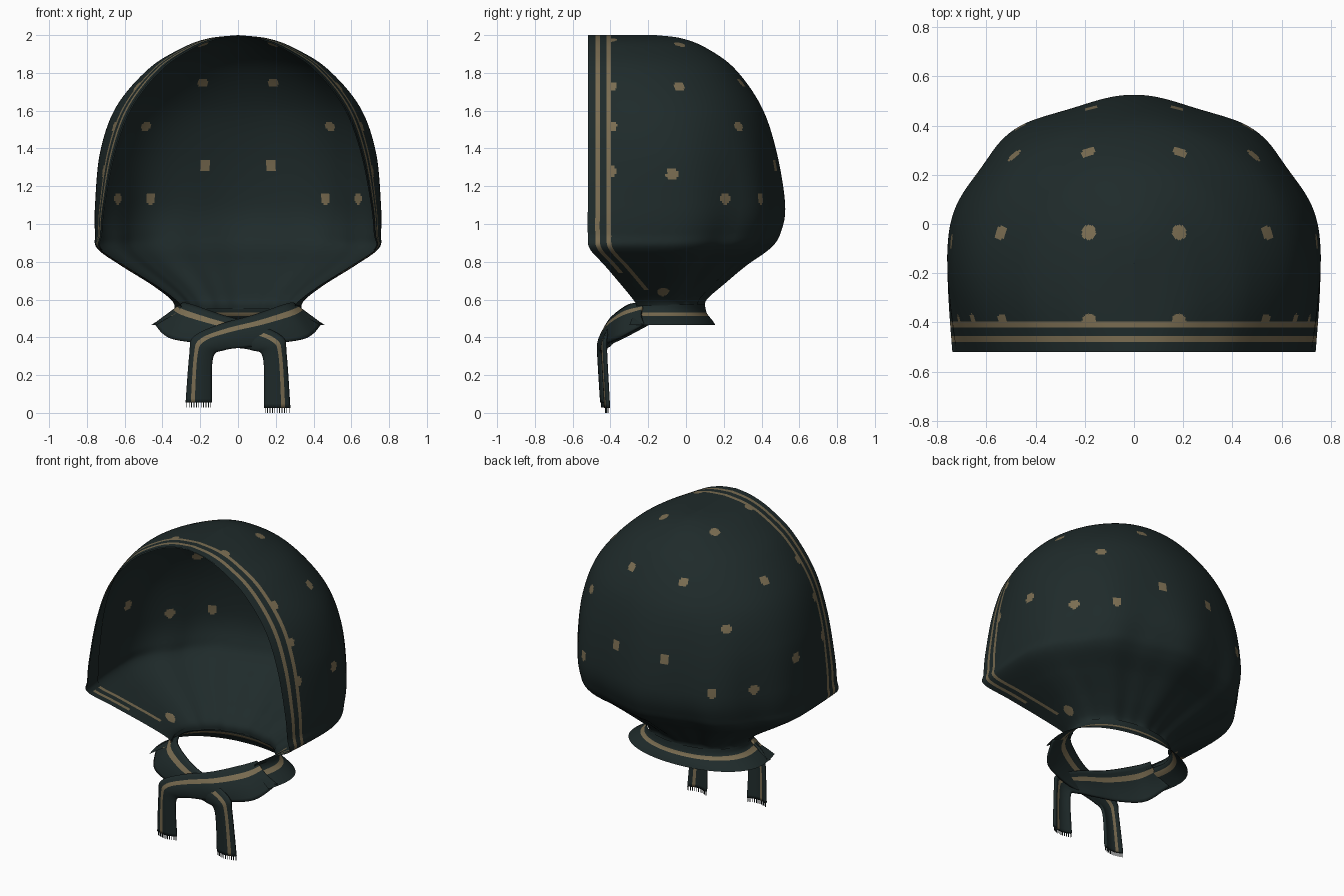
import bpy, bmesh, math
from mathutils import Vector

if "Cube" in bpy.data.objects:
    bpy.data.objects.remove(bpy.data.objects["Cube"])


def material(name, col):
    m = bpy.data.materials.new(name)
    m.diffuse_color = (*col, 1)
    m.use_nodes = True
    m.node_tree.nodes["Principled BSDF"].inputs["Base Color"].default_value = m.diffuse_color
    return m


CLOTH = material("dark teal cloth", (0.0135, 0.0235, 0.0235))
GOLD = material("dull gold", (0.195, 0.152, 0.083))


def catmull(keys, steps):
    """Smooth list of tuples through the key tuples."""
    out = []
    n = len(keys)
    for i in range(n - 1):
        p0, p1, p2, p3 = (keys[max(0, min(n - 1, i + k))] for k in (-1, 0, 1, 2))
        for s in range(steps):
            t = s / steps
            out.append(tuple(0.5 * (2 * b + (c - a) * t + (2 * a - 5 * b + 4 * c - d) * t * t
                                    + (3 * b - a - 3 * c + d) * t ** 3)
                             for a, b, c, d in zip(p0, p1, p2, p3)))
    out.append(keys[-1])
    return out


def grid_object(name, rows, gold_rule, thickness=0):
    """Skin a grid of points; gold_rule(row, col, centre) picks gold faces."""
    bm = bmesh.new()
    vs = [[bm.verts.new(p) for p in r] for r in rows]
    for i in range(len(vs) - 1):
        for j in range(len(vs[0]) - 1):
            f = bm.faces.new((vs[i][j], vs[i + 1][j], vs[i + 1][j + 1], vs[i][j + 1]))
            f.smooth = True
            f.material_index = int(gold_rule(i, j, f.calc_center_median()))
    bmesh.ops.remove_doubles(bm, verts=bm.verts, dist=0.0004)
    bmesh.ops.recalc_face_normals(bm, faces=bm.faces)
    me = bpy.data.meshes.new(name)
    bm.to_mesh(me)
    bm.free()
    me.materials.append(CLOTH)
    me.materials.append(GOLD)
    ob = bpy.data.objects.new(name, me)
    bpy.context.collection.objects.link(ob)
    if thickness:
        mod = ob.modifiers.new("cloth thickness", "SOLIDIFY")
        mod.thickness = thickness
        mod.offset = 0
    return ob


# horizontal U-shaped section: front edge -> side -> back centre -> other side
EDGE = [0, 0.04, 0.064, 0.1, 0.124]      # distances of the stripe borders from the front edge
SIDE, BACK = 28, 90


def u_section(z, xf, xm, yf, yb, folds=1):
    yc = yf + 0.375 * (yb - yf)
    run = yc - yf
    half = []
    ss = [d / run for d in EDGE]
    ss += [ss[-1] + (1 - ss[-1]) * k / SIDE for k in range(1, SIDE)]
    for s in ss:
        half.append((xf + (xm - xf) * math.sin(s * math.pi / 2), yf + s * run, z))
    low = folds * max(0, min(1, (1.6 - z) / 0.8))
    for k in range(BACK + 1):
        a = k / BACK * math.pi / 2
        w = 0.05 * low * min(1, a * 1.5)
        f = 1 - w * (1 - math.cos(9 * (math.pi / 2 - a))) / 2
        fine = 0.04 * low * min(1, a) * max(0, 1.1 - z)
        f -= fine * (1 - math.cos(21 * (math.pi / 2 - a))) / 2
        ca, sa = max(0, math.cos(a)) ** 0.96, math.sin(a) ** 0.96
        half.append((xm * ca * f, yc + (yb - yc) * sa * f, z))
    return half + [(-x, y, zz) for x, y, zz in reversed(half[:-1])]


# hood: (height, half width at front edge, widest half width, front y, back y)
hood_keys = [
    (2.0, 0, 0, -.52, -.16), (1.982, .12, .16, -.52, -.02), (1.93, .25, .30, -.52, .11),
    (1.82, .41, .475, -.52, .26), (1.62, .565, .645, -.52, .40), (1.38, .655, .73, -.52, .48),
    (1.1, .71, .757, -.52, .525), (.95, .725, .757, -.52, .50), (.87, .73, .745, -.51, .445),
    (.78, .60, .62, -.43, .32), (.68, .44, .46, -.345, .20), (.60, .33, .355, -.28, .11),
    (.55, .29, .33, -.25, .10)]
hood_rows = [u_section(*k) for k in catmull(hood_keys, 20)]
last = len(hood_rows[0]) - 2

# polka dots, one side only; snapped to the cloth
dots = [(.19, .31, 1.77), (.5, .29, 1.53), (.18, .48, 1.31), (.46, .38, 1.13), (.62, .2, 1.13),
        (.19, -.03, 1.96), (.56, -.03, 1.74), (.74, -.08, 1.27), (.18, -.40, 1.96),
        (.53, -.40, 1.73), (.66, -.40, 1.52), (.73, -.405, 1.29), (.4, -.12, .65)]
points = [Vector(p) for r in hood_rows for p in r if p[0] >= 0]
dots = [min(points, key=lambda p: (p - Vector(d)).length_squared) for d in dots]


def hood_gold(i, j, c):
    col = min(j, last - j)
    if (col == 1 and c.z > .74) or (col == 3 and c.z > .65):
        return True
    for d in dots:
        q = Vector((abs(c.x), c.y, c.z)) - d
        if d.z < 0.8:
            q.z *= 0.55                       # stretched where the cloth gathers
        if q.length < 0.031:
            return True
    return False


grid_object("hood", hood_rows, hood_gold)

# plain hem folded inside the front edge
hem_cols = len(EDGE) + 1
hem = []
for row in hood_rows[3::3]:
    if row[0][2] > 0.86:
        hem.append([Vector((x - 0.006 * min(1, x / .3), y + .001, z - 0.006 * max(0, z - 1) ** 2))
                    for x, y, z in row[:hem_cols]])
arch = [[Vector((-p.x, p.y, p.z)) for p in r] for r in reversed(hem)] + hem
grid_object("front_hem_lining", arch, lambda i, j, c: False)

# flared frill round the nape
frill_keys = [(.575, .30, .335, -.26, .10), (.545, .31, .34, -.265, .105), (.52, .34, .365, -.275, .115),
              (.49, .39, .42, -.29, .14), (.465, .43, .46, -.30, .155)]
frill_rows = [u_section(*k, folds=0) for k in catmull(frill_keys, 4)]
grid_object("neck_frill", frill_rows, lambda i, j, c: i in (6, 7, 8))

# crossed ties ending in hanging tails: upper/outer edge and lower/inner edge
upper = [(.29, -.22, .58), (.24, -.30, .57), (.08, -.38, .515), (-.10, -.42, .465),
         (-.235, -.445, .40), (-.255, -.445, .31), (-.275, -.43, .06)]
lower = [(.44, -.22, .47), (.37, -.35, .40), (.22, -.41, .37), (.06, -.43, .35),
         (-.07, -.445, .335), (-.135, -.445, .29), (-.14, -.43, .06)]
CUTS = [0, .1, .2, .35, .5, .65, .8, .9, 1]


def tie(name, side, shift, end):
    def edge(keys):
        keys = keys[:-1] + [(keys[-1][0], keys[-1][1], end)]
        return [Vector((x * side, y + shift, z)) for x, y, z in catmull(keys, 8)]
    rows = []
    for a, b in zip(edge(upper), edge(lower)):
        row = []
        for t in CUTS:
            p = a.lerp(b, t)
            p.y -= 0.018 * math.sin(t * math.pi)     # soft bulge across the cloth
            row.append(p)
        rows.append(row)
    grid_object(name, rows, lambda i, j, c: j == 2, 0.014)
    # fringe threads along the tail end
    bm = bmesh.new()
    for k in range(11):
        t = (k + .3) / 10.6
        p = rows[-1][0].lerp(rows[-1][-1], t)
        p.y -= 0.018 * math.sin(t * math.pi)
        r = bmesh.ops.create_cube(bm, size=1)
        bmesh.ops.scale(bm, verts=r["verts"], vec=(.004, .004, .03))
        bmesh.ops.translate(bm, verts=r["verts"], vec=(p.x, p.y, end - .012))
    me = bpy.data.meshes.new(name + "_fringe")
    bm.to_mesh(me)
    bm.free()
    me.materials.append(CLOTH)
    bpy.context.collection.objects.link(bpy.data.objects.new(name + "_fringe", me))


tie("front_tie", 1, 0, .055)
tie("rear_tie", -1, .022, .027)
